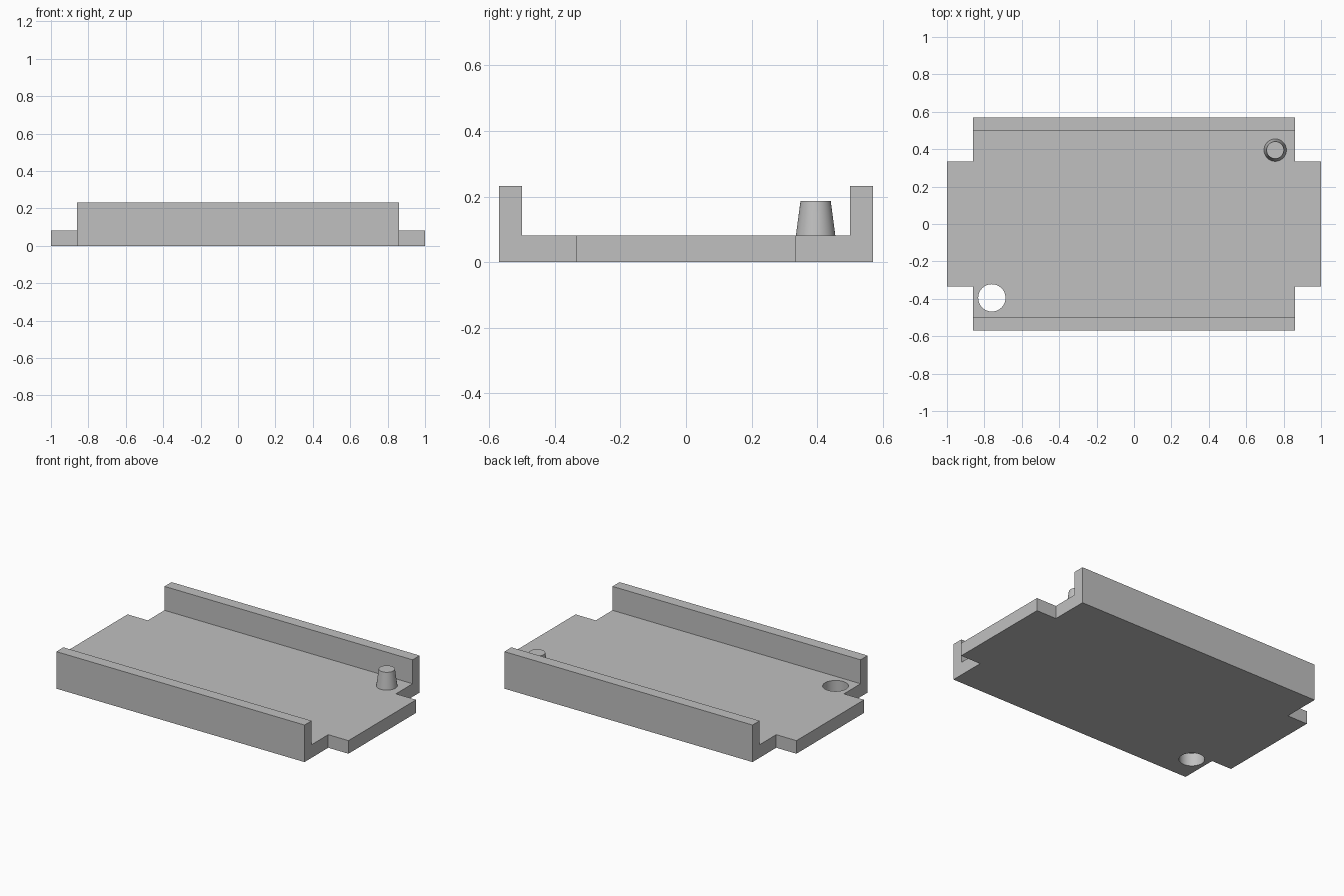
import bpy
import bmesh
from math import radians

cube = bpy.data.objects.get("Cube")
if cube:
    bpy.data.objects.remove(cube, do_unlink=True)

# Overall dimensions
LENGTH, TAB_WIDTH = 2.0, 0.67
BODY_X, BODY_Y, WALL_Y = 0.86, 0.57, 0.50
FLOOR, TOP = 0.082, 0.232

grey = bpy.data.materials.new("light grey")
grey.use_nodes = True
colour = (0.53, 0.53, 0.53, 1)
grey.diffuse_color = colour
grey.node_tree.nodes["Principled BSDF"].inputs["Base Color"].default_value = colour


def add_object(name, bm):
    bmesh.ops.recalc_face_normals(bm, faces=bm.faces)
    mesh = bpy.data.meshes.new(name)
    bm.to_mesh(mesh)
    bm.free()
    mesh.materials.append(grey)
    obj = bpy.data.objects.new(name, mesh)
    bpy.context.collection.objects.link(obj)
    return obj


def extrude(name, points, direction):
    bm = bmesh.new()
    face = bm.faces.new([bm.verts.new(p) for p in points])
    result = bmesh.ops.extrude_face_region(bm, geom=[face], use_keep_orig=True)
    verts = [v for v in result["geom"] if isinstance(v, bmesh.types.BMVert)]
    bmesh.ops.translate(bm, verts=verts, vec=direction)
    return add_object(name, bm)


def cone(name, x, y, z0, z1, r0, r1):
    bm = bmesh.new()
    bmesh.ops.create_cone(bm, cap_ends=True, segments=48,
                          radius1=r0, radius2=r1, depth=z1 - z0)
    bmesh.ops.translate(bm, verts=bm.verts, vec=(x, y, (z0 + z1) / 2))
    return add_object(name, bm)


def select_only(obj):
    bpy.ops.object.select_all(action="DESELECT")
    obj.select_set(True)
    bpy.context.view_layer.objects.active = obj


def combine(target, tool, operation):
    mod = target.modifiers.new(tool.name, "BOOLEAN")
    mod.object, mod.operation, mod.solver = tool, operation, "EXACT"
    select_only(target)
    bpy.ops.object.modifier_apply(modifier=mod.name)
    bpy.data.objects.remove(tool, do_unlink=True)


# Channel-shaped tray with a wall along each long side
half = [(BODY_Y, 0), (BODY_Y, TOP), (WALL_Y, TOP), (WALL_Y, FLOOR)]
section = half + [(-y, z) for y, z in reversed(half)]
tray = extrude("tray", [(-BODY_X, y, z) for y, z in section], (2 * BODY_X, 0, 0))

# Floor strip that sticks out as a tab at both ends
w = TAB_WIDTH / 2
tabs = extrude("end_tabs", [(-LENGTH / 2, y, z) for y, z in
                            ((w, 0), (w, FLOOR), (-w, FLOOR), (-w, 0))], (LENGTH, 0, 0))
combine(tray, tabs, "UNION")

# Round hole through the front right corner
cutter = cone("hole_cutter", -0.76, -0.395, -0.1, 0.2, 0.073, 0.073)
cutter.hide_render = True
combine(tray, cutter, "DIFFERENCE")

# Tapered locating peg at the back left corner
peg = cone("peg", 0.755, 0.395, FLOOR, 0.187, 0.06, 0.046)

for obj in (tray, peg):
    select_only(obj)
    bpy.ops.object.shade_smooth_by_angle(angle=radians(30))
